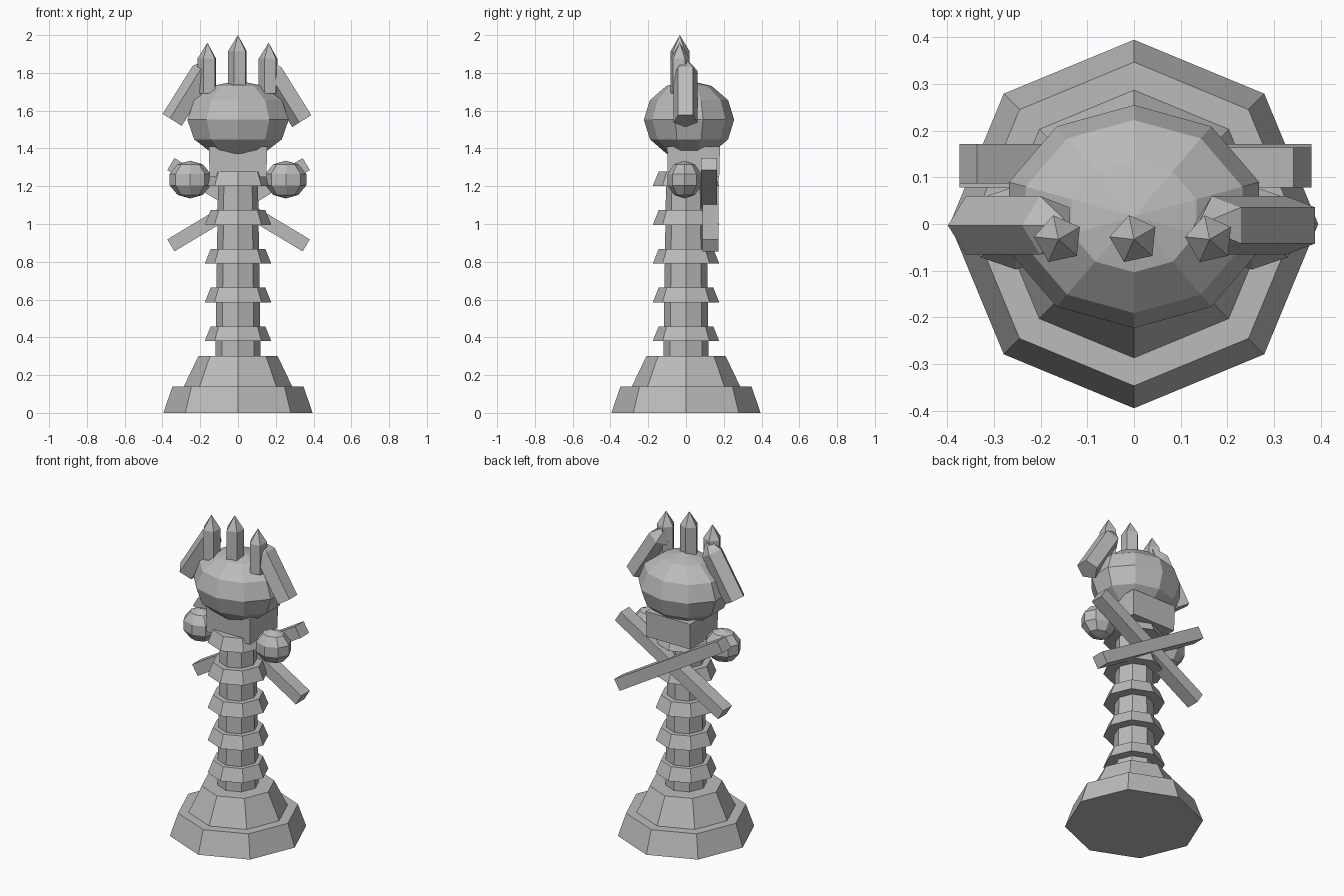
import bpy, bmesh, math
from mathutils import Matrix, Vector

cube = bpy.data.objects.get("Cube")
if cube:
    bpy.data.objects.remove(cube, do_unlink=True)

stone = bpy.data.materials.new("grey stone")
stone.use_nodes = True
grey = (0.5, 0.5, 0.5, 1)
stone.diffuse_color = grey
stone.node_tree.nodes["Principled BSDF"].inputs["Base Color"].default_value = grey


def finish(name, bm, matrix=Matrix()):
    bmesh.ops.recalc_face_normals(bm, faces=bm.faces)
    mesh = bpy.data.meshes.new(name)
    bm.to_mesh(mesh)
    bm.free()
    mesh.materials.append(stone)
    obj = bpy.data.objects.new(name, mesh)
    obj.matrix_world = matrix
    bpy.context.collection.objects.link(obj)
    return obj


def frustum(name, z0, z1, r0, r1, sides=8):
    bm = bmesh.new()
    bmesh.ops.create_cone(bm, cap_ends=True, segments=sides, radius1=r0, radius2=r1, depth=z1 - z0)
    # put a corner on the x axis
    first = max(bm.verts, key=lambda v: v.co.x).co
    bmesh.ops.rotate(bm, verts=bm.verts, matrix=Matrix.Rotation(-math.atan2(first.y, first.x), 3, 'Z'))
    return finish(name, bm, Matrix.Translation((0, 0, (z0 + z1) / 2)))


def ball(name, center, radii, segments, rings):
    bm = bmesh.new()
    bmesh.ops.create_uvsphere(bm, u_segments=segments, v_segments=rings, radius=1)
    bmesh.ops.scale(bm, verts=bm.verts, vec=radii)
    return finish(name, bm, Matrix.Translation(center))


def box(name, center, size, tilt=0, taper=1):
    bm = bmesh.new()
    bmesh.ops.create_cube(bm, size=1)
    bmesh.ops.scale(bm, verts=bm.verts, vec=size)
    for v in bm.verts:
        if v.co.z < 0:
            v.co.x *= taper
            v.co.y *= taper
    return finish(name, bm, Matrix.Translation(center) @ Matrix.Rotation(tilt, 4, 'Y'))


def spike(name, base, lean, radius, body, tip, turn):
    """Five-sided prism with a pointed end, leaning about the y axis."""
    bm = bmesh.new()
    angles = [math.radians(turn + 72 * i) for i in range(5)]
    low, high = [[bm.verts.new((radius * math.cos(a), radius * math.sin(a), z)) for a in angles]
                 for z in (0, body)]
    point = bm.verts.new((0, 0, body + tip))
    bm.faces.new(low)
    for i in range(5):
        j = (i + 1) % 5
        bm.faces.new((low[i], low[j], high[j], high[i]))
        bm.faces.new((high[i], high[j], point))
    return finish(name, bm, Matrix.Translation(base) @ Matrix.Rotation(lean, 4, 'Y'))


# Stepped base and ringed column
frustum("base_lower", 0, 0.14, 0.395, 0.347)
frustum("base_upper", 0.14, 0.30, 0.287, 0.21)
frustum("column", 0.30, 1.27, 0.12, 0.105)
for i in range(5):
    z = 0.38 + 0.205 * i
    frustum(f"column_ring_{i + 1}", z, z + 0.078, 0.176, 0.145)

# Head, jaw and shoulder orbs
box("jaw", (0, 0.04, 1.33), (0.31, 0.28, 0.16), taper=0.97)
ball("head", (0, 0.016, 1.552), (0.282, 0.239, 0.207), 10, 6)
for side, label in ((1, "left"), (-1, "right")):
    ball(f"{label}_orb", (side * 0.253, -0.008, 1.235), (0.114, 0.094, 0.1), 8, 5)

    # Crossed bars on the back
    box(f"{label}_back_bar", (0.003, 0.125 - side * 0.004, 1.102),
        (0.836, 0.085, 0.074), tilt=-side * math.radians(31))

    # Leaning side horns
    spike(f"{label}_horn", (side * 0.343, -0.003, 1.548), -side * math.radians(32),
          0.066, 0.30, 0.09, 36)

# Crown spikes
for label, x, top in (("right", -0.162, 1.96), ("middle", 0, 2.0), ("left", 0.162, 1.96)):
    spike(f"{label}_crown_spike", (x, -0.033, top - 0.27), 0, 0.053, 0.185, 0.085, 30)
